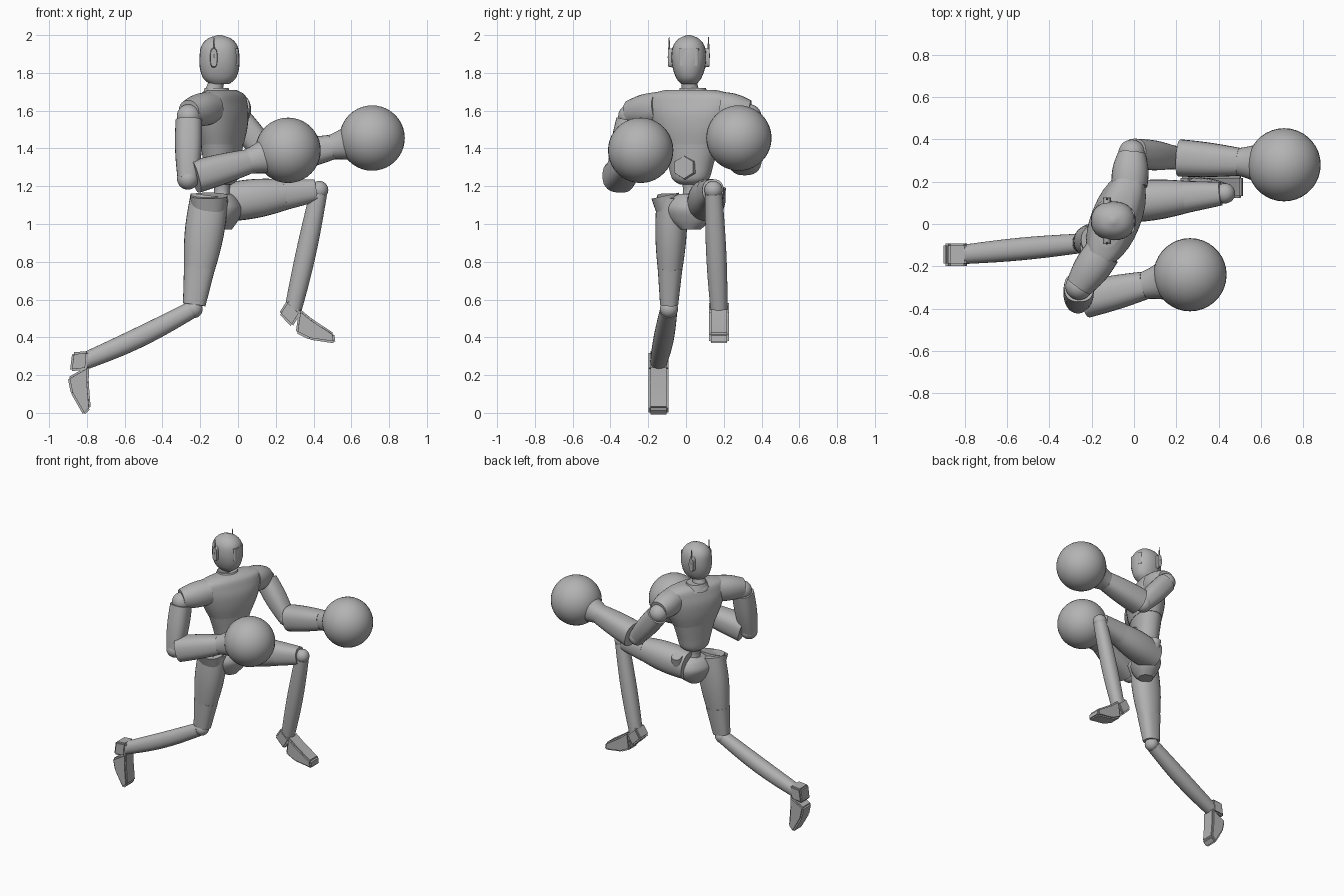
import bpy, bmesh, math
from mathutils import Vector

cube = bpy.data.objects.get("Cube")
if cube:
    bpy.data.objects.remove(cube, do_unlink=True)

colour = (.45, .45, .45, 1)
grey = bpy.data.materials.new("plain_grey")
grey.use_nodes = True
grey.diffuse_color = colour
grey.node_tree.nodes["Principled BSDF"].inputs["Base Color"].default_value = colour

ACROSS = Vector((0, 1, 0))
UP = Vector((0, 0, 1))
SHOULDER_LINE = Vector((.37, .93, 0))  # the chest is twisted
CHEST_FORWARD = SHOULDER_LINE.cross(UP)
TORSO = Vector((-.085, .025, 0))
HEAD = Vector((-.098, .015, 0))


def finish(name, bm):
    bmesh.ops.recalc_face_normals(bm, faces=bm.faces)
    mesh = bpy.data.meshes.new(name)
    bm.to_mesh(mesh)
    bm.free()
    mesh.materials.append(grey)
    part = bpy.data.objects.new(name, mesh)
    bpy.context.collection.objects.link(part)
    bpy.ops.object.select_all(action='DESELECT')
    part.select_set(True)
    bpy.context.view_layer.objects.active = part
    bpy.ops.object.shade_smooth_by_angle(angle=math.radians(35))


def loft(name, sections, axis, side, sides=28, power=2.2):
    """Skin over rounded sections given as (centre, half width, half depth)."""
    bm = bmesh.new()
    side = (side - axis * side.dot(axis)).normalized()
    front = axis.cross(side)
    rings = []
    for centre, width, depth in sections:
        ring = []
        for k in range(sides):
            angle = math.tau * k / sides
            c, s = (math.copysign(abs(w) ** (2 / power), w)
                    for w in (math.cos(angle), math.sin(angle)))
            ring.append(bm.verts.new(centre + side * width * c + front * depth * s))
        rings.append(ring)
    for lower, upper in zip(rings, rings[1:]):
        for k in range(sides):
            bm.faces.new((lower[k - 1], lower[k], upper[k], upper[k - 1]))
    bm.faces.new(rings[0])
    bm.faces.new(rings[-1])
    finish(name, bm)


def limb(name, start, end, r_start, r_end, bulge=0, flat=1, side=ACROSS, sides=28, power=2.2,
         sag=0):
    """Taper that swells in the middle; flat scales its width, sag lowers its middle."""
    steps = 10
    sections = []
    for i in range(steps + 1):
        t = i / steps
        arch = math.sin(math.pi * t)
        r = r_start + (r_end - r_start) * t + bulge * arch
        sections.append((start.lerp(end, t) - UP * sag * arch, r * flat, r))
    loft(name, sections, (end - start).normalized(), side, sides, power)


def tower(name, base, rows, side):
    """Level sections (height, half width, half depth) joined by a smooth curve."""
    rows = [Vector(row) for row in rows]
    steps = 5
    path = []
    for i in range(len(rows) - 1):
        a, b = rows[i], rows[i + 1]
        before, after = rows[max(i - 1, 0)], rows[min(i + 2, len(rows) - 1)]
        for k in range(steps):
            t = k / steps
            bend = (b - before) * (1 - t) - (after - a) * t
            path.append(a.lerp(b, t * t * (3 - 2 * t)) + bend * t * (1 - t) / 2)
    path.append(rows[-1])
    loft(name, [(base + UP * z, w, d) for z, w, d in path], UP, side)


def ball(name, centre, radius):
    bm = bmesh.new()
    bmesh.ops.create_uvsphere(bm, u_segments=36, v_segments=20, radius=radius)
    bmesh.ops.translate(bm, vec=centre, verts=bm.verts)
    finish(name, bm)


def slab(name, outline, thickness):
    """Flat outline thickened across the model, with eased edges."""
    bm = bmesh.new()
    face = bm.faces.new([bm.verts.new(p - ACROSS * thickness / 2) for p in outline])
    grown = bmesh.ops.extrude_face_region(bm, geom=[face])["geom"]
    bmesh.ops.translate(bm, vec=ACROSS * thickness,
                        verts=[g for g in grown if isinstance(g, bmesh.types.BMVert)])
    bmesh.ops.bevel(bm, geom=bm.edges[:], offset=.01, segments=2, affect='EDGES')
    finish(name, bm)


# Head and neck
tower("head", HEAD, [(1.74, .04, .05), (1.77, .065, .085), (1.82, .084, .103), (1.88, .092, .106),
                     (1.94, .084, .097), (1.98, .055, .064), (2, .01, .01)], ACROSS)
visor = HEAD + Vector((.079, 0, 0))
limb("visor", visor + UP * 1.84, visor + UP * 1.93, .022, .022, flat=2.4, power=5)
limb("neck", TORSO + Vector((-.05, 0, 1.67)), HEAD + Vector((-.01, 0, 1.78)), .06, .043, bulge=-.008)
for sign, label in ((1, "left"), (-1, "right")):
    ear = HEAD + Vector((-.03, sign * .08, 1.88))
    limb(label + "_ear", ear, ear + ACROSS * sign * .03, .02, .018, flat=2.6, side=UP, power=2.8)
    tip = ear + ACROSS * sign * .024
    limb(label + "_antenna", tip, tip + UP * .11, .008, .002, sides=8)

# Torso
tower("chest", TORSO, [(1.42, .162, .102), (1.5, .2, .115), (1.58, .23, .116), (1.64, .245, .102),
                       (1.685, .23, .085), (1.71, .14, .055)], SHOULDER_LINE)
tower("collar", TORSO - CHEST_FORWARD * .03, [(1.67, .08, .08), (1.72, .07, .06)], SHOULDER_LINE)
tower("abdomen", TORSO, [(1.21, .06, .05), (1.24, .1, .08), (1.32, .125, .09), (1.42, .158, .1)],
      SHOULDER_LINE)
tower("waist", TORSO, [(1.1, .06, .06), (1.17, .04, .04), (1.24, .05, .05)], SHOULDER_LINE)
tower("pelvis", TORSO, [(.97, .05, .05), (1.02, .11, .08), (1.08, .13, .1), (1.13, .11, .08),
                        (1.16, .06, .05)], SHOULDER_LINE)
belly = TORSO + UP * 1.3
limb("belly_badge", belly + CHEST_FORWARD * .06, belly + CHEST_FORWARD * .1, .07, .06,
     side=UP, sides=6, power=2)

# Arms: shoulder, elbow and glove centre
arms = {"right": ((-.26, -.295, 1.57), (-.265, -.365, 1.24), (.265, -.24, 1.39)),
        "left": ((-.01, .335, 1.57), (.18, .315, 1.335), (.71, .28, 1.455))}
for label, joints in arms.items():
    shoulder, elbow, glove = map(Vector, joints)
    sign = math.copysign(1, shoulder.y)
    chest_side = TORSO + SHOULDER_LINE * sign * .17 + UP * 1.615
    limb(label + "_shoulder_cap", chest_side, shoulder + UP * .02, .085, .065, bulge=.01, side=UP)
    ball(label + "_shoulder_ball", shoulder, .064)
    limb(label + "_upper_arm", shoulder.lerp(elbow, .06), elbow, .07, .055, bulge=.008, power=2.5)
    ball(label + "_elbow", elbow, .058)
    limb(label + "_forearm", elbow.lerp(glove, .07), elbow.lerp(glove, .6), .088, .066,
         bulge=.004, power=2.5)
    limb(label + "_wrist", elbow.lerp(glove, .58), elbow.lerp(glove, .8), .064, .1, bulge=-.004)
    ball(label + "_glove", glove, .173)

# Legs: hip, knee and ankle, with heel and foot set square to the shin
legs = {"right": ((-.155, -.075, 1.12), (-.235, -.09, .55), (-.82, -.145, .27), .8),
        "left": ((-.06, .1, 1.115), (.43, .145, 1.18), (.29, .175, .54), .93)}
heel_outline = [(-.05, -.04), (.03, -.07), (.085, .015), (0, .045)]
foot_outline = [(-.02, .03), (.11, .04), (.13, .12), (.12, .258), (.07, .24), (.02, .11)]
for label, (*joints, flat) in legs.items():
    hip, knee, ankle = map(Vector, joints)
    limb(label + "_thigh", hip.lerp(knee, -.05), hip.lerp(knee, .66), .1, .079, bulge=.014, flat=flat)
    limb(label + "_knee_guard", hip.lerp(knee, .62), hip.lerp(knee, .96), .082, .06,
         flat=flat, power=2.5)
    ball(label + "_knee", knee, .048)
    limb(label + "_shin", knee.lerp(ankle, .03), ankle, .046, .045, bulge=.008, sag=.012)
    down = ankle - knee
    down.y = 0
    down.normalize()
    ahead = down.cross(ACROSS)
    if ahead.x < 0:
        ahead.negate()
    for part, outline in (("_heel", heel_outline), ("_foot", foot_outline)):
        slab(label + part, [ankle + down * d + ahead * f for d, f in outline], .105)

# Loose rim over the trailing hip and socket on the raised one
limb("right_hip_rim", Vector((-.155, -.09, 1.06)), Vector((-.155, -.11, 1.15)), .085, .1, flat=.75)
limb("left_hip_socket", Vector((-.04, .15, 1.12)), Vector((-.05, .18, 1.2)), .045, .035)
